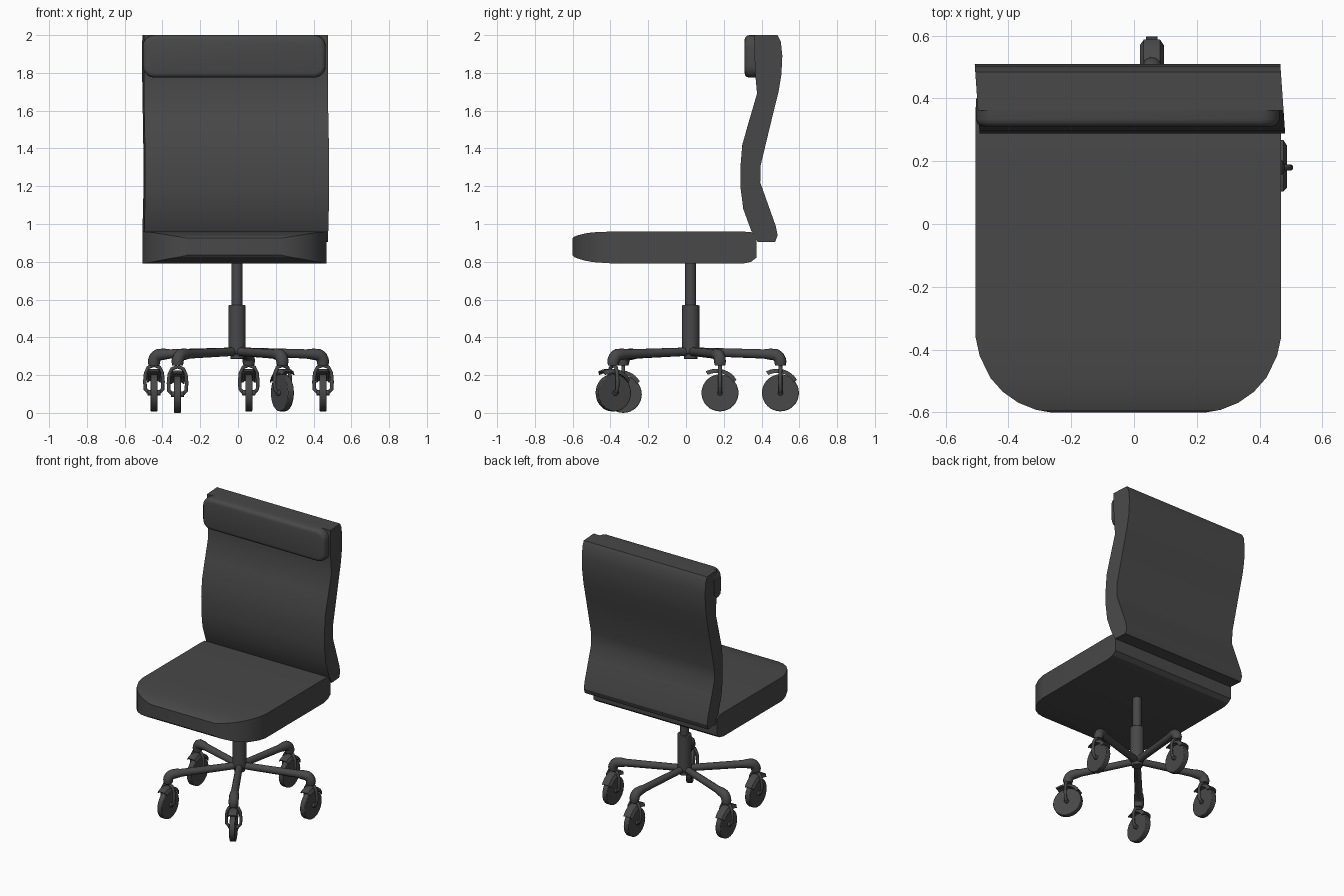
import bpy, bmesh, math
from mathutils import Vector, Matrix

if "Cube" in bpy.data.objects:
    bpy.data.objects.remove(bpy.data.objects["Cube"])

dark = bpy.data.materials.new("dark_grey")
dark.diffuse_color = (0.065, 0.065, 0.065, 1)
dark.use_nodes = True
dark.node_tree.nodes["Principled BSDF"].inputs["Base Color"].default_value = dark.diffuse_color


def finish(ob, angle=25):
    bpy.ops.object.select_all(action='DESELECT')
    ob.select_set(True)
    bpy.context.view_layer.objects.active = ob
    ob.data.materials.append(dark)
    bpy.ops.object.shade_smooth_by_angle(angle=math.radians(angle))
    return ob


def from_bm(name, bm, angle=25):
    bmesh.ops.recalc_face_normals(bm, faces=bm.faces)
    me = bpy.data.meshes.new(name)
    bm.to_mesh(me)
    bm.free()
    ob = bpy.data.objects.new(name, me)
    bpy.context.collection.objects.link(ob)
    return finish(ob, angle)


def loft(name, rings, angle=25):
    """Skin equal-length closed rings and cap both ends."""
    bm = bmesh.new()
    rows = [[bm.verts.new(p) for p in r] for r in rings]
    n = len(rows[0])
    for a, b in zip(rows, rows[1:]):
        for i in range(n):
            bm.faces.new((a[i], a[(i + 1) % n], b[(i + 1) % n], b[i]))
    bm.faces.new(rows[0])
    bm.faces.new(rows[-1])
    return from_bm(name, bm, angle)


def cylinder(name, r, depth, loc, rot=(0, 0, 0), bevel=0.004, sides=24):
    bpy.ops.mesh.primitive_cylinder_add(vertices=sides, radius=r, depth=depth, location=loc, rotation=rot)
    ob = bpy.context.object
    ob.name = name
    m = ob.modifiers.new("bevel", 'BEVEL')
    m.width, m.segments = bevel, 2
    return finish(ob)


def tube(name, pts, r):
    """Round tube through (position, radius factor) points."""
    cu = bpy.data.curves.new(name, 'CURVE')
    cu.dimensions, cu.bevel_depth, cu.bevel_resolution, cu.use_fill_caps = '3D', r, 3, True
    sp = cu.splines.new('POLY')
    sp.points.add(len(pts) - 1)
    for p, (co, f) in zip(sp.points, pts):
        p.co, p.radius = (*co, 1), f
    ob = bpy.data.objects.new(name, cu)
    bpy.context.collection.objects.link(ob)
    bpy.ops.object.select_all(action='DESELECT')
    ob.select_set(True)
    bpy.context.view_layer.objects.active = ob
    bpy.ops.object.convert(target='MESH')
    return finish(bpy.context.object, 50)


# Seat: sections along y as (y, half width, bottom z, top z)
seat = [(-0.60, 0.25, 0.835, 0.925), (-0.592, 0.295, 0.825, 0.933), (-0.57, 0.35, 0.816, 0.941),
        (-0.535, 0.40, 0.806, 0.95), (-0.49, 0.44, 0.798, 0.956), (-0.42, 0.474, 0.793, 0.959),
        (-0.36, 0.487, 0.79, 0.96), (0.30, 0.487, 0.79, 0.96), (0.345, 0.487, 0.80, 0.957),
        (0.373, 0.487, 0.822, 0.94)]
cx = -0.018
loft("seat", [[(cx - w, y, b), (cx + w, y, b), (cx + w, y, t), (cx - w, y, t)] for y, w, b, t in seat])

# Backrest: side profile (y, z) swept across x with a slight skew
back = [(0.38, 0.905), (0.345, 0.965), (0.303, 1.08), (0.289, 1.19), (0.288, 1.30), (0.298, 1.42),
        (0.335, 1.55), (0.376, 1.69), (0.366, 1.80), (0.362, 1.92), (0.362, 2.0), (0.485, 2.0),
        (0.502, 1.965), (0.51, 1.89), (0.505, 1.79), (0.49, 1.70), (0.46, 1.58), (0.395, 1.31),
        (0.393, 1.22), (0.425, 1.13), (0.475, 0.99), (0.485, 0.94), (0.472, 0.905)]
loft("backrest", [[(s * 0.487 - 0.02 - 0.07 * (y - 0.5), y, z) for y, z in back] for s in (-1, 1)])

# Head cushion: slab with rounded corners and softened rim
bm = bmesh.new()
bmesh.ops.create_cube(bm, size=1, matrix=Matrix.Translation((-0.02, 0.355, 1.8875)) @
                      Matrix.Diagonal((0.968, 0.09, 0.225, 1)))
ends = [e for e in bm.edges if abs(e.verts[0].co.y - e.verts[1].co.y) > 0.05]
bmesh.ops.bevel(bm, geom=ends, offset=0.06, segments=5, profile=0.5, affect='EDGES')
rim = [e for e in bm.edges if all(v.co.y < 0.32 for v in e.verts)]
bmesh.ops.bevel(bm, geom=rim, offset=0.025, segments=3, profile=0.5, affect='EDGES')
from_bm("head_cushion", bm, 35)

# Gas lift column
hub = Vector((-0.005, 0.025, 0.325))
cylinder("column_lower", 0.046, 0.255, (hub.x, hub.y, 0.4425))
cylinder("column_upper", 0.029, 0.25, (hub.x, hub.y, 0.675))
cylinder("hub", 0.036, 0.05, (hub.x, hub.y, 0.31))


def caster(i, x, y, z, turn):
    base = Matrix.Translation((x, y, z)) @ Matrix.Rotation(math.radians(turn), 4, 'Z')
    # Arm with elbow
    end = Vector((x, y, 0.309))
    d = (end - hub).normalized()
    pts = [(hub, 0.85), (end - d * 0.09, 0.95), (end - d * 0.055, 1.15)]
    for k in range(1, 6):
        a = k / 5 * math.pi / 2
        pts.append((end - d * 0.04 * (1 - math.sin(a)) - Vector((0, 0, 0.04 * (1 - math.cos(a)))), 1.2))
    pts.append((Vector((x, y, 0.25)), 1.05))
    tube(f"arm_{i}", pts, 0.027)
    # Wheel and axle
    for name, r, w in (("wheel", 0.098, 0.037), ("axle", 0.014, 0.07)):
        ob = cylinder(f"{name}_{i}", r, w, (0, 0, 0), sides=32)
        ob.matrix_world = base @ Matrix.Rotation(math.pi / 2, 4, 'Y')
    # Fork legs
    for s in (-1, 1):
        leg = [(0, 0.147), (0.03, 0.135), (0.044, 0.105), (0.048, 0.06), (0.046, 0.02), (0.03, 0.003)]
        tube(f"fork_{i}", [(base @ Vector((s * px, 0, pz)), 1) for px, pz in leg], 0.010)
    # Fender arched over the wheel
    rings = []
    for k in range(9):
        t = k / 8
        a = math.radians(38 + 86 * t)
        r = 0.111 + 0.026 * t
        sec = [(-0.038, -0.022), (-0.026, 0), (0.026, 0), (0.038, -0.022),
               (0.030, -0.022), (0.022, -0.010), (-0.022, -0.010), (-0.030, -0.022)]
        rings.append([base @ Vector((px, (r + h) * math.cos(a), (r + h) * math.sin(a))) for px, h in sec])
    loft(f"fender_{i}", rings, 40)


# Five casters: x, y, axle height, swivel
for i, c in enumerate([(0.057, 0.50, 0.106, 0), (0.45, 0.18, 0.106, 0), (-0.445, 0.18, 0.106, 0),
                       (-0.32, -0.332, 0.098, 0), (0.235, -0.385, 0.106, 28)]):
    caster(i + 1, *c)
